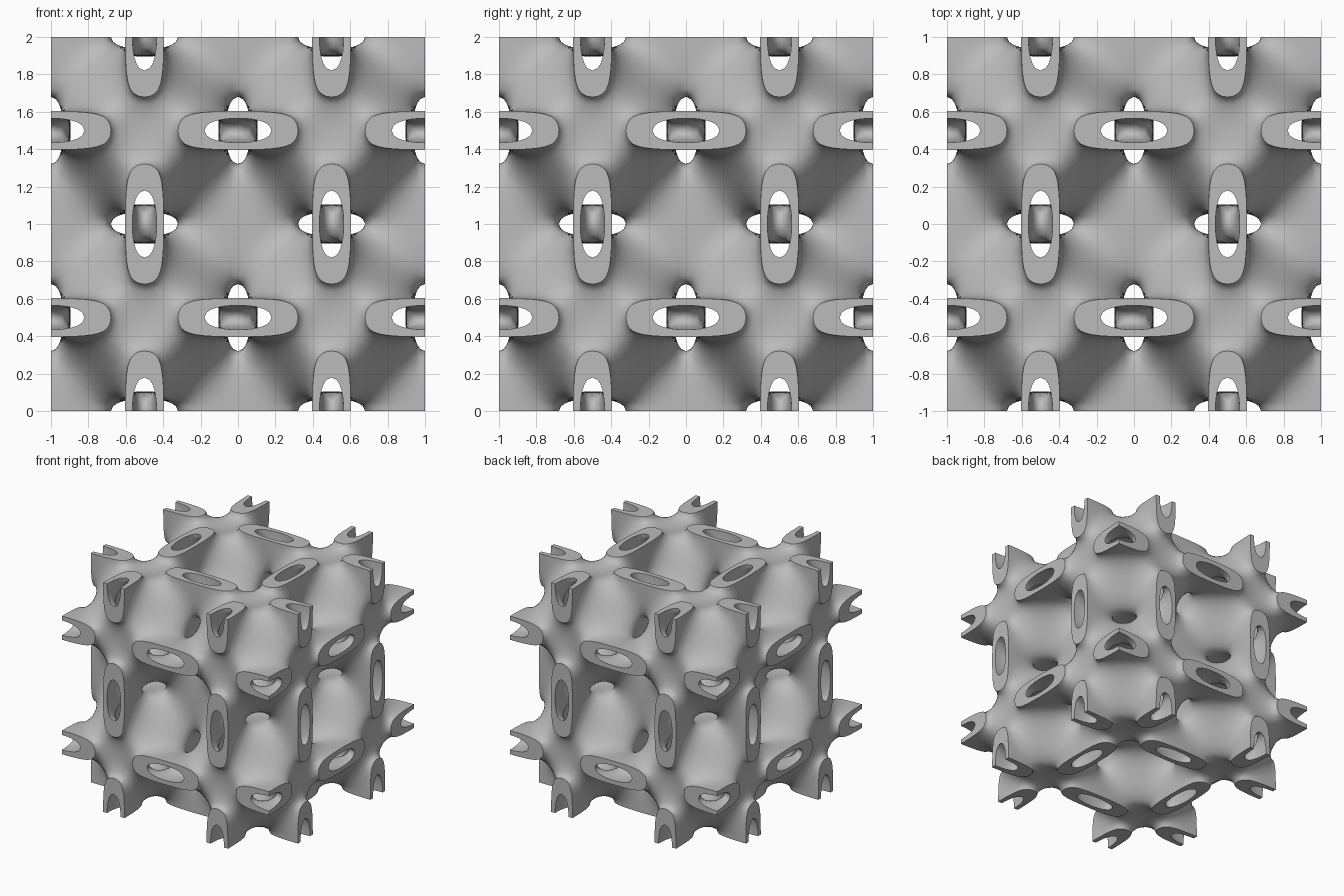
import bpy, bmesh, math
from mathutils import Matrix, Vector

if "Cube" in bpy.data.objects:
    bpy.data.objects.remove(bpy.data.objects["Cube"])

N = 18                # grid steps along one eighth of a cell
H = 0.5 / N
LEVEL = 0.428         # half thickness of the wall, in field units
W = 2 * math.pi

grey = bpy.data.materials.new("plain_grey")
grey.use_nodes = True
grey.diffuse_color = (0.5, 0.5, 0.5, 1)
grey.node_tree.nodes["Principled BSDF"].inputs["Base Color"].default_value = (0.5, 0.5, 0.5, 1)


def field(p):
    a, b, c = (math.cos(W * t) for t in p)
    return 3 * (a + b + c) + 4 * a * b * c


def gradient(p):
    a, b, c = (math.cos(W * t) for t in p)
    s = [-W * math.sin(W * t) for t in p]
    return Vector((s[0] * (3 + 4 * b * c), s[1] * (3 + 4 * a * c), s[2] * (3 + 4 * a * b)))


def sample_point(i, j, k):
    return Vector((i - 0.5, j - 0.5, k - 0.5)) * H


R = range(N + 2)
VALUES = {(i, j, k): field(sample_point(i, j, k)) for i in R for j in R for k in R}
CORNERS = [(i, j, k) for i in (0, 1) for j in (0, 1) for k in (0, 1)]
CELL_EDGES = [(a, b) for a in CORNERS for b in CORNERS
              if a < b and sum(abs(u - v) for u, v in zip(a, b)) == 1]


def add(a, b):
    return tuple(u + v for u, v in zip(a, b))


def add_skin(bm, level):
    """One side of the wall: a vertex per crossed cell, a quad per crossed edge."""
    side = 1 if level > 0 else -1
    verts = {}
    cells = range(N + 1)
    for cell in ((i, j, k) for i in cells for j in cells for k in cells):
        hits = []
        for a, b in CELL_EDGES:
            ca, cb = add(cell, a), add(cell, b)
            fa, fb = VALUES[ca] - level, VALUES[cb] - level
            if (fa > 0) != (fb > 0):
                hits.append(sample_point(*ca).lerp(sample_point(*cb), fa / (fa - fb)))
        if hits:
            p = sum(hits, Vector()) / len(hits)
            for _ in range(4):
                g = gradient(p)
                p -= g * ((field(p) - level) / max(g.length_squared, 1e-6))
            verts[cell] = bm.verts.new(p)
    for s, value in VALUES.items():
        for axis in range(3):
            u, v = (axis + 1) % 3, (axis + 2) % 3
            step = tuple(int(t == axis) for t in range(3))
            end = add(s, step)
            if end not in VALUES or (value > level) == (VALUES[end] > level):
                continue
            ring = []
            for du, dv in ((-1, -1), (0, -1), (0, 0), (-1, 0)):
                c = list(s)
                c[u] += du
                c[v] += dv
                ring.append(verts.get(tuple(c)))
            if None in ring:
                continue
            # wind the quad so that it faces away from the wall
            if (VALUES[end] > value) != (side > 0):
                ring.reverse()
            bm.faces.new(ring).smooth = True
    return list(verts.values())


def rim_curve(verts):
    """Edge points of one skin on the cut plane, ordered around the opening."""
    pts = [v.co.copy() for v in verts if abs(v.co.z) < 1e-4 and v.co.y > v.co.x]
    return sorted(pts, key=lambda p: math.atan2(0.5 - p.y, p.x))


def make_object(name, mesh, matrix, axes):
    """Mirror the eighth into a cell and repeat the cell along each axis."""
    obj = bpy.data.objects.new(name, mesh)
    bpy.context.scene.collection.objects.link(obj)
    obj.matrix_world = matrix
    mirror = obj.modifiers.new("mirror", "MIRROR")
    mirror.use_axis = [t < axes for t in range(3)]
    mirror.merge_threshold = 0.001
    for t in range(axes):
        arr = obj.modifiers.new("repeat", "ARRAY")
        arr.count = 2
        arr.use_relative_offset = False
        arr.use_constant_offset = True
        arr.constant_offset_displace = [float(t == q) for q in range(3)]
        arr.use_merge_vertices = True
        arr.merge_threshold = 0.001
    return obj


def finish(bm, name):
    mesh = bpy.data.meshes.new(name)
    bm.to_mesh(mesh)
    bm.free()
    mesh.materials.append(grey)
    return mesh


# Wall: both skins of one eighth of a cell
bm = bmesh.new()
outer = rim_curve(add_skin(bm, LEVEL))
inner = rim_curve(add_skin(bm, -LEVEL))
bmesh.ops.translate(bm, verts=bm.verts, vec=(-0.5, -0.5, -0.5))
make_object("lattice_wall", finish(bm, "lattice_wall"),
            Matrix.Translation((-0.5, -0.5, 0.5)), 3)

# Flat cut rims closing the wall on the six sides
bm = bmesh.new()
outline = outer + inner[::-1]
for swap in (False, True):
    pts = [Vector((p.y, p.x, 0)) if swap else Vector((p.x, p.y, 0)) for p in outline]
    face = bm.faces.new([bm.verts.new(p - Vector((0.5, 0.5, 0))) for p in pts])
    face.normal_update()
    if face.normal.z < 0:
        face.normal_flip()
rim = finish(bm, "cut_rim")
SIDES = {"top": (0, "X"), "bottom": (180, "X"), "front": (90, "X"),
         "back": (-90, "X"), "left": (90, "Y"), "right": (-90, "Y")}
for side, (angle, axis) in SIDES.items():
    turn = Matrix.Rotation(math.radians(angle), 4, axis)
    make_object(side + "_rim", rim, Matrix.Translation((0, 0, 1)) @ turn
                @ Matrix.Translation((-0.5, -0.5, 1)), 2)
